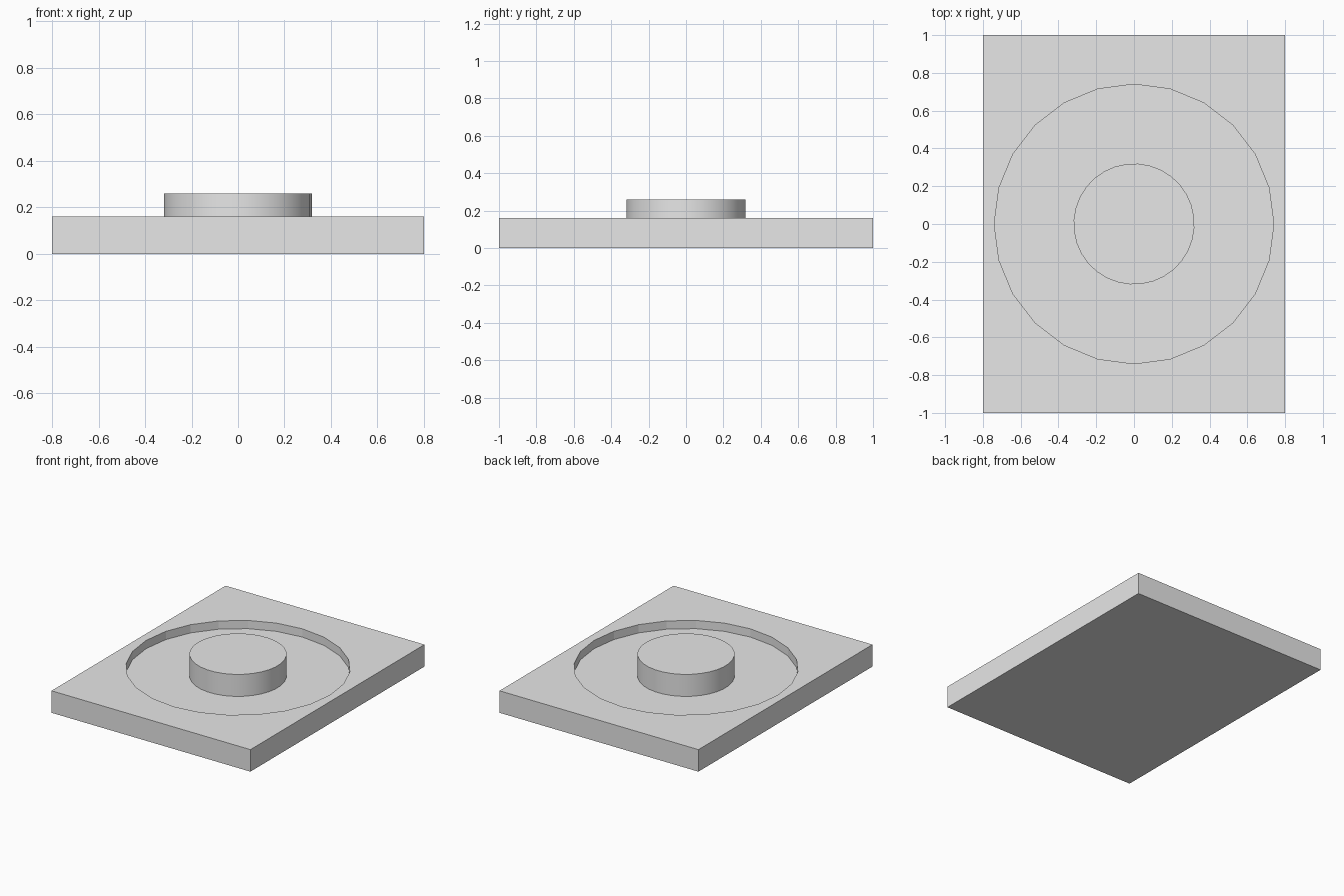
import bpy
import math

cube = bpy.data.objects.get("Cube")
if cube:
    bpy.data.objects.remove(cube, do_unlink=True)

PLATE_TOP = 0.16
FLOOR = 0.10
BOSS_TOP = 0.26

# Single plain grey
grey = bpy.data.materials.new("light_grey")
grey.use_nodes = True
colour = (0.8, 0.8, 0.8, 1)
grey.diffuse_color = colour
grey.node_tree.nodes["Principled BSDF"].inputs["Base Color"].default_value = colour


def cylinder(name, radius, bottom, top, sides, turn=0):
    bpy.ops.mesh.primitive_cylinder_add(
        vertices=sides, radius=radius, depth=top - bottom,
        location=(0, 0, (bottom + top) / 2), rotation=(0, 0, turn))
    obj = bpy.context.object
    obj.name = name
    obj.data.materials.append(grey)
    return obj


# Rectangular base plate
bpy.ops.mesh.primitive_cube_add(size=1, location=(0, 0, PLATE_TOP / 2))
plate = bpy.context.object
plate.name = "base_plate"
plate.scale = (1.6, 2, PLATE_TOP)
bpy.ops.object.transform_apply(location=False, rotation=False, scale=True)
plate.data.materials.append(grey)

# Round recess cut into the plate
cutter = cylinder("recess_cutter", 0.74, FLOOR, PLATE_TOP + 0.1, 24)
cutter.hide_render = True
cut = plate.modifiers.new("recess", 'BOOLEAN')
cut.operation = 'DIFFERENCE'
cut.solver = 'EXACT'
cut.object = cutter
bpy.context.view_layer.objects.active = plate
bpy.ops.object.modifier_apply(modifier=cut.name)
bpy.data.objects.remove(cutter, do_unlink=True)

# Raised central boss, standing on the recess floor
boss = cylinder("centre_boss", 0.32, FLOOR - 0.02, BOSS_TOP, 32, math.radians(-4))
bpy.ops.object.shade_smooth_by_angle(angle=math.radians(30))
